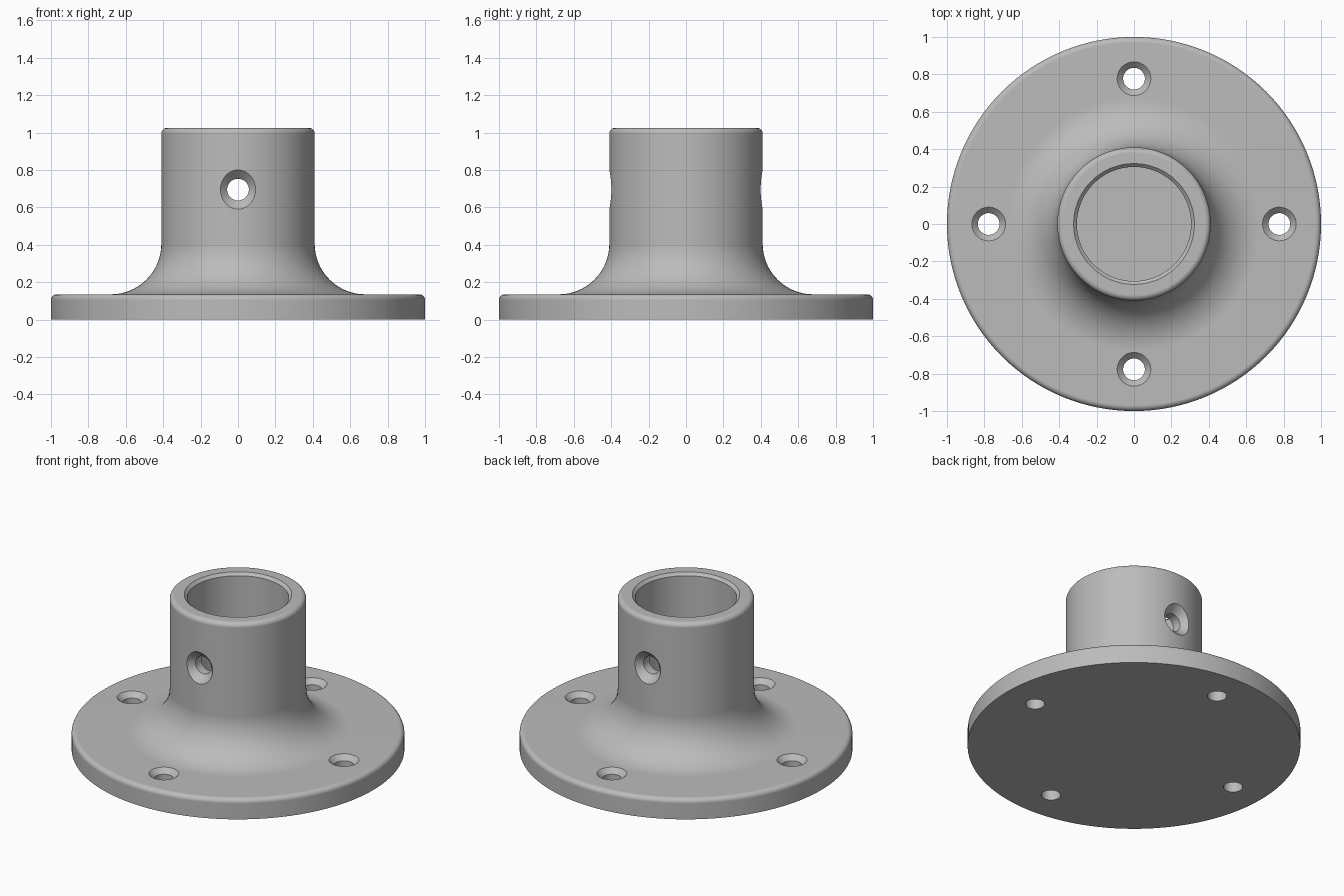
import bpy
import bmesh
from math import cos, sin, pi, radians
from mathutils import Matrix, Vector

cube = bpy.data.objects.get("Cube")
if cube:
    bpy.data.objects.remove(cube, do_unlink=True)

metal = bpy.data.materials.new("grey_metal")
metal.use_nodes = True
grey = (0.5, 0.5, 0.5, 1)
metal.diffuse_color = grey
metal.node_tree.nodes["Principled BSDF"].inputs["Base Color"].default_value = grey


def arc(cx, cz, r, start, end, steps):
    """Points of a circular arc in the radius/height plane, angles in degrees."""
    angles = [radians(start + (end - start) * i / steps) for i in range(steps + 1)]
    return [(cx + r * cos(a), cz + r * sin(a)) for a in angles]


def lathe(name, profile, sides, matrix=Matrix()):
    """Closed solid turned around z from a profile that starts and ends on the axis."""
    bm = bmesh.new()
    verts = [bm.verts.new((r, 0, z)) for r, z in profile]
    edges = [bm.edges.new(pair) for pair in zip(verts, verts[1:])]
    bmesh.ops.spin(bm, geom=verts + edges, cent=(0, 0, 0), axis=(0, 0, 1),
                   angle=2 * pi, steps=sides, use_merge=True)
    bmesh.ops.remove_doubles(bm, verts=bm.verts, dist=1e-5)
    bmesh.ops.recalc_face_normals(bm, faces=bm.faces)
    bm.transform(matrix)
    mesh = bpy.data.meshes.new(name)
    bm.to_mesh(mesh)
    bm.free()
    mesh.materials.append(metal)
    obj = bpy.data.objects.new(name, mesh)
    bpy.context.collection.objects.link(obj)
    return obj


# Flange, filleted neck and blind socket as one turned body
FLANGE, TOP, COLLAR, BORE = 0.135, 1.025, 0.41, 0.305
FILLET, ROUND = 0.27, 0.03
profile = [(0, 0), (1, 0)]
profile += arc(1 - ROUND, FLANGE - ROUND, ROUND, 0, 90, 6)
profile += arc(COLLAR + FILLET, FLANGE + FILLET, FILLET, 270, 180, 20)
profile += arc(COLLAR - ROUND, TOP - ROUND, ROUND, 0, 90, 6)
profile += [(BORE + 0.018, TOP), (BORE, TOP - 0.018), (BORE, FLANGE), (0, FLANGE)]
body = lathe("flanged_socket", profile, 128)


def countersunk(hole, head, face, bottom):
    """Cutter profile: straight hole, 45 degree head meeting the face height."""
    rise = head - hole
    return [(0, bottom), (hole, bottom), (hole, face - rise),
            (head + 0.04, face + 0.04), (0, face + 0.04)]


# Four screw holes in the flange, two set-screw holes through the collar
cutters = []
for i in range(4):
    turn = Matrix.Rotation(i * pi / 2, 4, "Z")
    place = turn @ Matrix.Translation(Vector((0.777, 0, 0)))
    cutters.append(lathe("flange_hole_cutter", countersunk(0.058, 0.09, FLANGE, -0.05), 48, place))
for side in (1, -1):
    place = Matrix.Translation((0, 0, 0.695)) @ Matrix.Rotation(side * pi / 2, 4, "X")
    cutters.append(lathe("collar_hole_cutter", countersunk(0.058, 0.1, 0.405, 0.15), 48, place))

bpy.context.view_layer.objects.active = body
body.select_set(True)
for cutter in cutters:
    cut = body.modifiers.new("hole", "BOOLEAN")
    cut.operation = "DIFFERENCE"
    cut.solver = "EXACT"
    cut.object = cutter
    bpy.ops.object.modifier_apply(modifier=cut.name)
    bpy.data.objects.remove(cutter, do_unlink=True)

# Smooth curved walls, crisp rims
bpy.ops.object.shade_smooth_by_angle(angle=radians(30))
normals = body.modifiers.new("flat_face_normals", "WEIGHTED_NORMAL")
normals.keep_sharp = True
